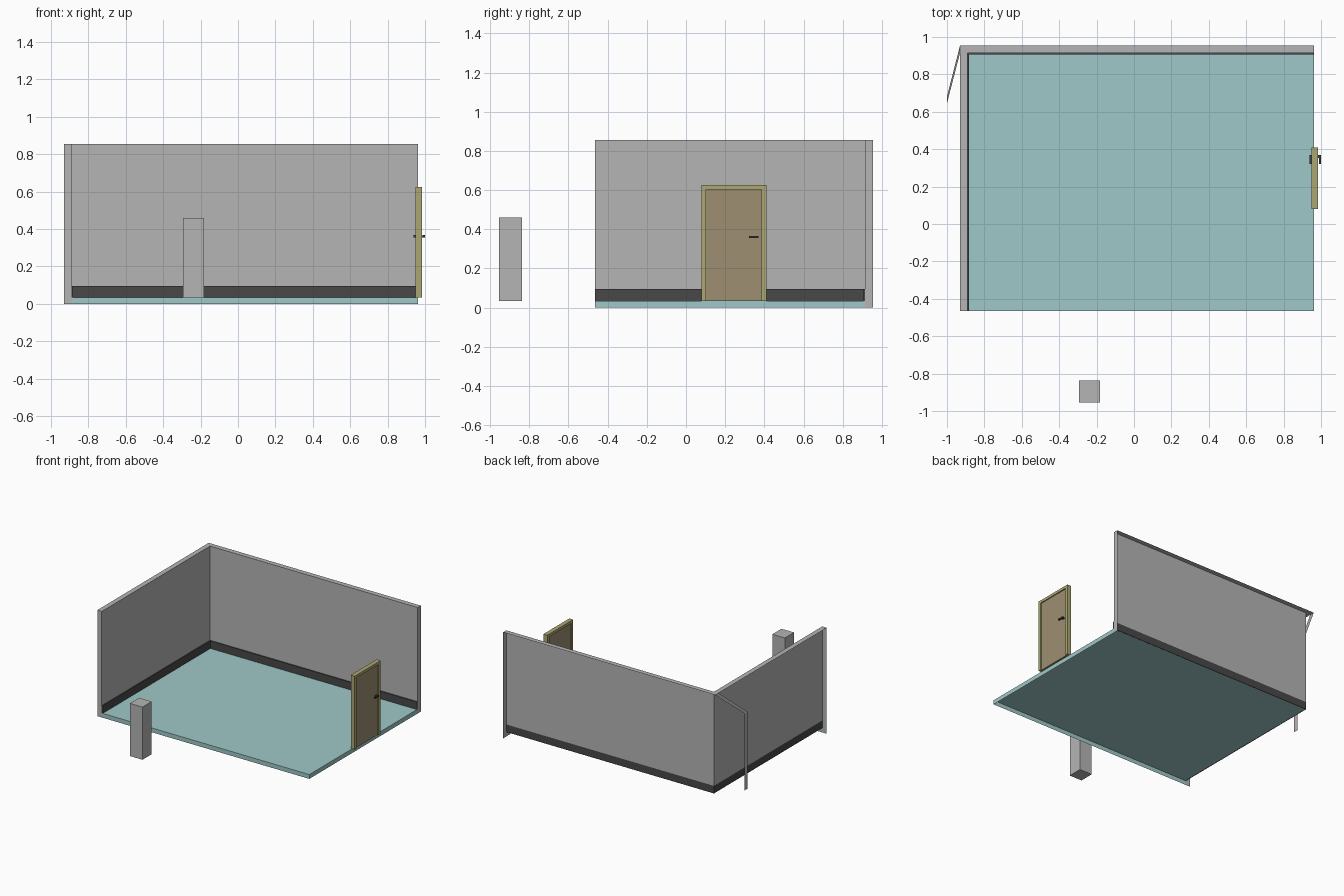
import bpy
import bmesh
from mathutils import Vector

cube = bpy.data.objects.get("Cube")
if cube:
    bpy.data.objects.remove(cube, do_unlink=True)


def material(name, r, g, b):
    m = bpy.data.materials.new(name)
    m.use_nodes = True
    m.diffuse_color = (r, g, b, 1)
    m.node_tree.nodes["Principled BSDF"].inputs["Base Color"].default_value = (r, g, b, 1)
    return m


WALL = material("wall grey", 0.46, 0.46, 0.46)
FLOOR = material("floor teal", 0.35, 0.58, 0.58)
SKIRTING = material("skirting charcoal", 0.065, 0.065, 0.065)
FRAME = material("frame olive", 0.41, 0.39, 0.17)
DOOR = material("door brown", 0.34, 0.275, 0.165)
METAL = material("handle dark", 0.045, 0.045, 0.055)


def finish(bm, name, mat):
    mesh = bpy.data.meshes.new(name)
    bm.to_mesh(mesh)
    bm.free()
    mesh.materials.append(mat)
    obj = bpy.data.objects.new(name, mesh)
    bpy.context.collection.objects.link(obj)
    return obj


def sheet(name, mat, points, push=None):
    """Flat polygon, optionally extruded into a solid."""
    bm = bmesh.new()
    face = bm.faces.new([bm.verts.new(p) for p in points])
    if push:
        grown = bmesh.ops.extrude_face_region(bm, geom=[face])["geom"]
        moved = [v for v in grown if isinstance(v, bmesh.types.BMVert)]
        bmesh.ops.translate(bm, verts=moved, vec=push)
        bmesh.ops.recalc_face_normals(bm, faces=bm.faces)
    return finish(bm, name, mat)


def box(name, mat, lo, hi):
    lo, hi = Vector(lo), Vector(hi)
    bm = bmesh.new()
    bmesh.ops.create_cube(bm, size=1)
    bmesh.ops.scale(bm, verts=bm.verts, vec=hi - lo)
    bmesh.ops.translate(bm, verts=bm.verts, vec=(lo + hi) / 2)
    return finish(bm, name, mat)


# Room limits: outer and inner wall planes, open sides and heights
XO, XI, XR = -0.93, -0.89, 0.962
YF, YI, YO = -0.465, 0.915, 0.955
ZF, ZS, ZT = 0.035, 0.096, 0.855

# Floor shell with skirts on the two open sides
sheet("floor", FLOOR, [(XI, YF, ZF), (XR, YF, ZF), (XR, YI, ZF), (XI, YI, ZF)])
sheet("floor_front_edge", FLOOR, [(XI, YF, 0), (XR, YF, 0), (XR, YF, ZF), (XI, YF, ZF)])
sheet("floor_side_edge", FLOOR, [(XR, YF, 0), (XR, YI, 0), (XR, YI, ZF), (XR, YF, ZF)])

# Open-backed walls: inner faces, L-shaped top and end strips
sheet("back_wall", WALL, [(XI, YI, ZS), (XR, YI, ZS), (XR, YI, ZT), (XI, YI, ZT)])
sheet("side_wall", WALL, [(XI, YF, ZS), (XI, YI, ZS), (XI, YI, ZT), (XI, YF, ZT)])
sheet("wall_top", WALL, [(XO, YF, ZT), (XI, YF, ZT), (XI, YI, ZT),
                         (XR, YI, ZT), (XR, YO, ZT), (XO, YO, ZT)])
sheet("side_wall_end", WALL, [(XO, YF, 0), (XI, YF, 0), (XI, YF, ZT), (XO, YF, ZT)])
sheet("back_wall_end", WALL, [(XR, YI, 0), (XR, YO, 0), (XR, YO, ZT), (XR, YI, ZT)])

# Skirting boards along both walls
box("back_skirting", SKIRTING, (XI, YI - 0.009, ZF), (XR, YI, ZS))
box("side_skirting", SKIRTING, (XI, YF, ZF), (XI + 0.009, YI - 0.009, ZS))

# Thin bent strip leaning off the rear corner
Y0, Y1, ZB = 0.645, 0.682, 0.62
sheet("corner_strip_slope", WALL, [(-1, Y0, ZB), (XO, YI, ZT), (XO, YO, ZT), (-1, Y1, ZB)])
sheet("corner_strip_post", WALL, [(-1, Y1, 0), (-1, Y0, 0), (-1, Y0, ZB), (-1, Y1, ZB)])

# Free-standing pillar
box("pillar", WALL, (-0.295, -0.955, ZF), (-0.183, -0.838, 0.46))

# Door frame, leaf and lever handles
outline = [(0.08, ZF), (0.102, ZF), (0.102, 0.604), (0.385, 0.604),
           (0.385, ZF), (0.41, ZF), (0.41, 0.626), (0.08, 0.626)]
sheet("door_frame", FRAME, [(0.95, y, z) for y, z in outline], (0.035, 0, 0))
box("door_leaf", DOOR, (0.958, 0.102, ZF), (0.977, 0.385, 0.604))
box("handle_spindle", METAL, (0.945, 0.352, 0.356), (0.99, 0.368, 0.366))
for side, x in (("inner", 0.938), ("outer", 0.99)):
    box(side + "_handle_lever", METAL, (x, 0.322, 0.355), (x + 0.01, 0.37, 0.367))
